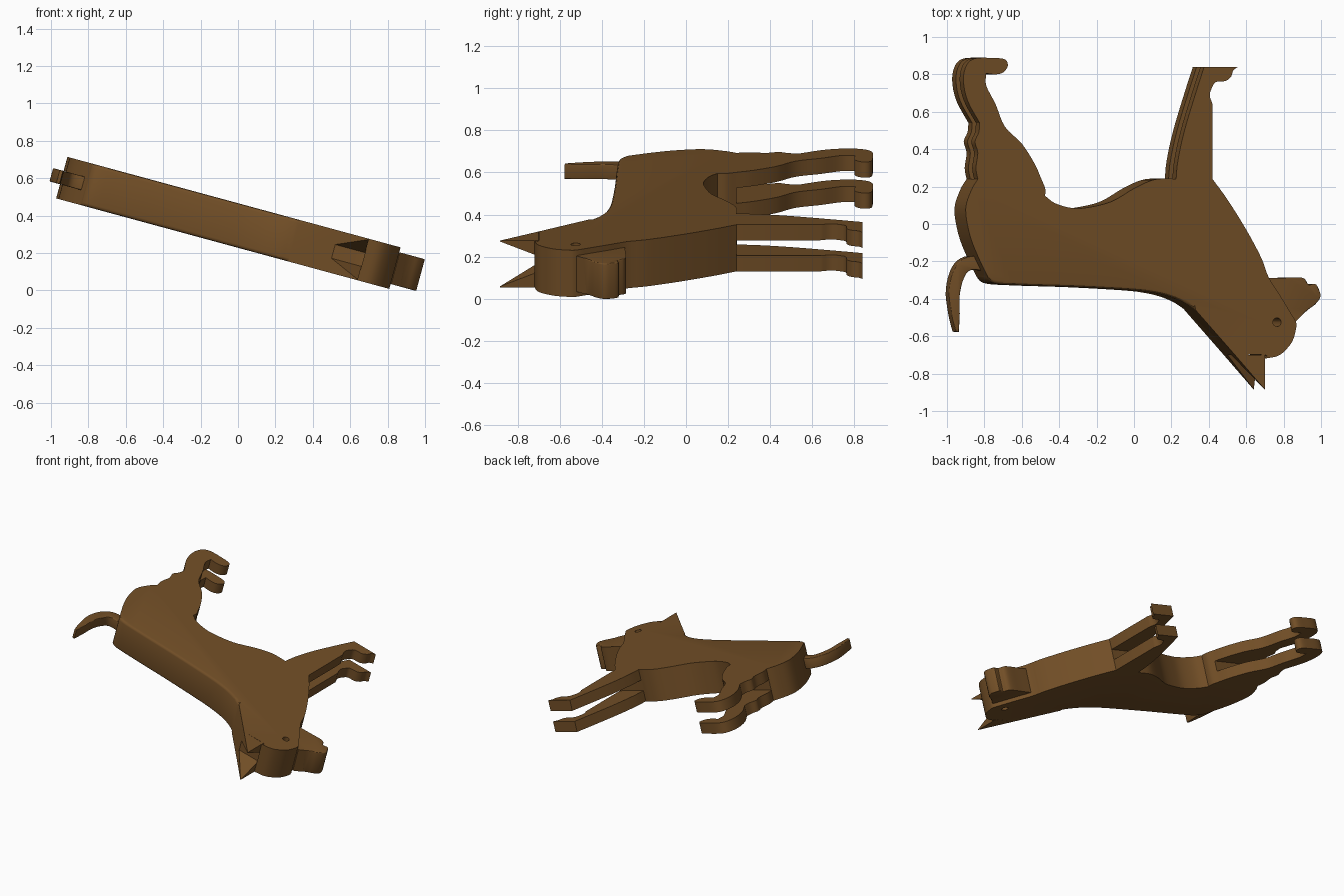
import bpy, bmesh, math
from mathutils import Vector

cube = bpy.data.objects.get("Cube")
if cube:
    bpy.data.objects.remove(cube, do_unlink=True)

TILT = math.radians(15.2)
HALF = 0.115      # half thickness of the body
GAP = 0.038       # half gap between paired legs and ears
ORIGIN = (0, 0, 0.347)

brown = bpy.data.materials.new("wood_brown")
brown.use_nodes = True
colour = (0.17, 0.078, 0.02, 1)
brown.diffuse_color = colour
brown.node_tree.nodes["Principled BSDF"].inputs["Base Color"].default_value = colour


def smooth(points, steps=4):
    """Catmull-Rom curve through an open run of points."""
    p = [Vector(q) for q in points]
    if len(p) < 3:
        return p
    p = [2 * p[0] - p[1]] + p + [2 * p[-1] - p[-2]]
    out = []
    for a, b, c, d in zip(p, p[1:], p[2:], p[3:]):
        for i in range(steps):
            t = i / steps
            out.append(0.5 * (2 * b + (c - a) * t + (2 * a - 5 * b + 4 * c - d) * t * t
                              + (3 * b - a - 3 * c + d) * t ** 3))
    return out + [p[-2]]


def outline(*runs):
    """Join smoothed runs, leaving a sharp corner at each joint."""
    pts = []
    for run in runs:
        for q in smooth(run):
            if not pts or (q - pts[-1]).length > 1e-4:
                pts.append(q)
    if (pts[0] - pts[-1]).length < 1e-4:
        pts.pop()
    return pts


def slab(name, pts, top, low, level, bevel=0, bevel_rule=None, mirror=False):
    """Extrude an outline drawn at the given level; low(y) gives the inner height."""
    bm = bmesh.new()
    flat = [((p.x - level * math.sin(TILT)) / math.cos(TILT), p.y) for p in pts]
    upper = [bm.verts.new((x, y, top)) for x, y in flat]
    lower = [bm.verts.new((x, y, low(y))) for x, y in flat]
    bm.faces.new(upper)
    bm.faces.new(lower[::-1])
    n = len(flat)
    for i in range(n):
        j = (i + 1) % n
        bm.faces.new((upper[i], lower[i], lower[j], upper[j]))
    bmesh.ops.recalc_face_normals(bm, faces=bm.faces)
    if bevel:
        rims = [e for e in bm.edges if abs(e.verts[0].co.z - e.verts[1].co.z) < 1e-5
                and bevel_rule(*e.verts)]
        bmesh.ops.bevel(bm, geom=rims, offset=bevel, segments=3, profile=0.5,
                        affect='EDGES')
    mesh = bpy.data.meshes.new(name)
    bm.to_mesh(mesh)
    bm.free()
    obj = bpy.data.objects.new(name, mesh)
    bpy.context.collection.objects.link(obj)
    mesh.materials.append(brown)
    obj.location = ORIGIN
    obj.rotation_euler = (0, TILT, 0)
    if mirror:
        m = obj.modifiers.new("pair", 'MIRROR')
        m.use_axis = (False, False, True)
        m.use_mirror_merge = False
    for o in bpy.context.selected_objects:
        o.select_set(False)
    obj.select_set(True)
    bpy.context.view_layer.objects.active = obj
    bpy.ops.object.shade_smooth_by_angle(angle=math.radians(30))
    return obj


# Torso with neck and head
torso = outline(
    [(-.79, -.265), (-.75, -.315), (-.6, -.328), (-.3, -.338), (0, -.355),
     (.12, -.37), (.2, -.39), (.27, -.42), (.33, -.46)],
    [(.33, -.46), (.54, -.70)],
    [(.54, -.70), (.70, -.70), (.70, -.72)],
    [(.70, -.72), (.78, -.70), (.845, -.63), (.868, -.55), (.865, -.52)],
    [(.865, -.52), (.78, -.38), (.72, -.285), (.68, -.18), (.60, -.03),
     (.50, .13), (.42, .24)],
    [(.42, .24), (.225, .24)],
    [(.225, .24), (.18, .243), (.10, .235), (0, .19), (-.12, .12), (-.25, .088),
     (-.33, .085), (-.42, .11), (-.475, .15)],
    [(-.475, .15), (-.475, .19), (-.495, .24)],
    [(-.495, .24), (-.835, .24)],
    [(-.835, .24), (-.87, .18), (-.90, .08), (-.88, -.05), (-.84, -.16), (-.79, -.265)])
on_back = lambda a, b: max(a.co.y, b.co.y) < -.29 and max(a.co.x, b.co.x) < .32
body = slab("body", torso, HALF, lambda y: -HALF, HALF, .018, on_back)

# Eye hole through the head
bpy.ops.mesh.primitive_cylinder_add(vertices=20, radius=.023, depth=.6)
cutter = bpy.context.object
cutter.name = "eye_cutter"
eye_x, eye_y = (.765 - HALF * math.sin(TILT)) / math.cos(TILT), -.525
cutter.location = (eye_x * math.cos(TILT), eye_y, ORIGIN[2] - eye_x * math.sin(TILT))
cutter.rotation_euler = (0, TILT, 0)
cutter.data.materials.append(brown)
cutter.hide_render = True
cutter.hide_viewport = True
hole = body.modifiers.new("eye_hole", 'BOOLEAN')
hole.operation = 'DIFFERENCE'
hole.solver = 'EXACT'
hole.object = cutter

# Ears, splayed by a tapering notch
ear = outline([(.54, -.70), (.70, -.885)], [(.70, -.885), (.70, -.70)])
slab("ears", ear, HALF, lambda y: GAP + (HALF - .004 - GAP) * (-.70 - y) / .185,
     HALF, mirror=True)

# Front legs
front_leg = outline(
    [(.42, .24), (.42, .64)],
    [(.42, .64), (.405, .69), (.42, .735), (.44, .76), (.49, .765), (.52, .79),
     (.53, .82), (.555, .84)],
    [(.555, .84), (.375, .84)],
    [(.375, .84), (.33, .70), (.27, .5), (.235, .34), (.225, .24)])
slab("front_legs", front_leg, HALF, lambda y: GAP, HALF, mirror=True)

# Hind legs
hind_leg = outline(
    [(-.495, .24), (-.53, .32), (-.60, .43), (-.69, .52), (-.74, .64), (-.79, .74),
     (-.79, .805)],
    [(-.79, .805), (-.74, .80), (-.70, .81), (-.675, .845), (-.69, .88), (-.76, .888),
     (-.85, .885), (-.895, .85), (-.912, .77), (-.89, .66), (-.825, .54)],
    [(-.825, .54), (-.83, .49), (-.85, .44), (-.835, .38), (-.845, .30), (-.835, .24)])
slab("hind_legs", hind_leg, HALF, lambda y: GAP, HALF, mirror=True)

# Muzzle
muzzle = outline(
    [(.71, -.29), (.80, -.288), (.88, -.285), (.915, -.295), (.935, -.325), (.97, -.32),
     (.99, -.35), (.998, -.39), (.97, -.43), (.93, -.46), (.865, -.52)],
    [(.865, -.52), (.75, -.45)], [(.75, -.45), (.71, -.29)])
on_nose = lambda a, b: min(a.co.x, b.co.x) > .92
slab("muzzle", muzzle, .088, lambda y: -.088, .088, .006, on_nose)

# Curled tail
tail = outline(
    [(-.76, -.20), (-.82, -.178), (-.90, -.175), (-.965, -.23), (-.998, -.35),
     (-.985, -.48), (-.962, -.575)],
    [(-.962, -.575), (-.945, -.578)],
    [(-.945, -.578), (-.94, -.48), (-.94, -.38), (-.918, -.29), (-.875, -.245), (-.76, -.26)],
    [(-.76, -.26), (-.76, -.20)])
slab("tail", tail, .037, lambda y: -.037, 0, .005, lambda a, b: True)
